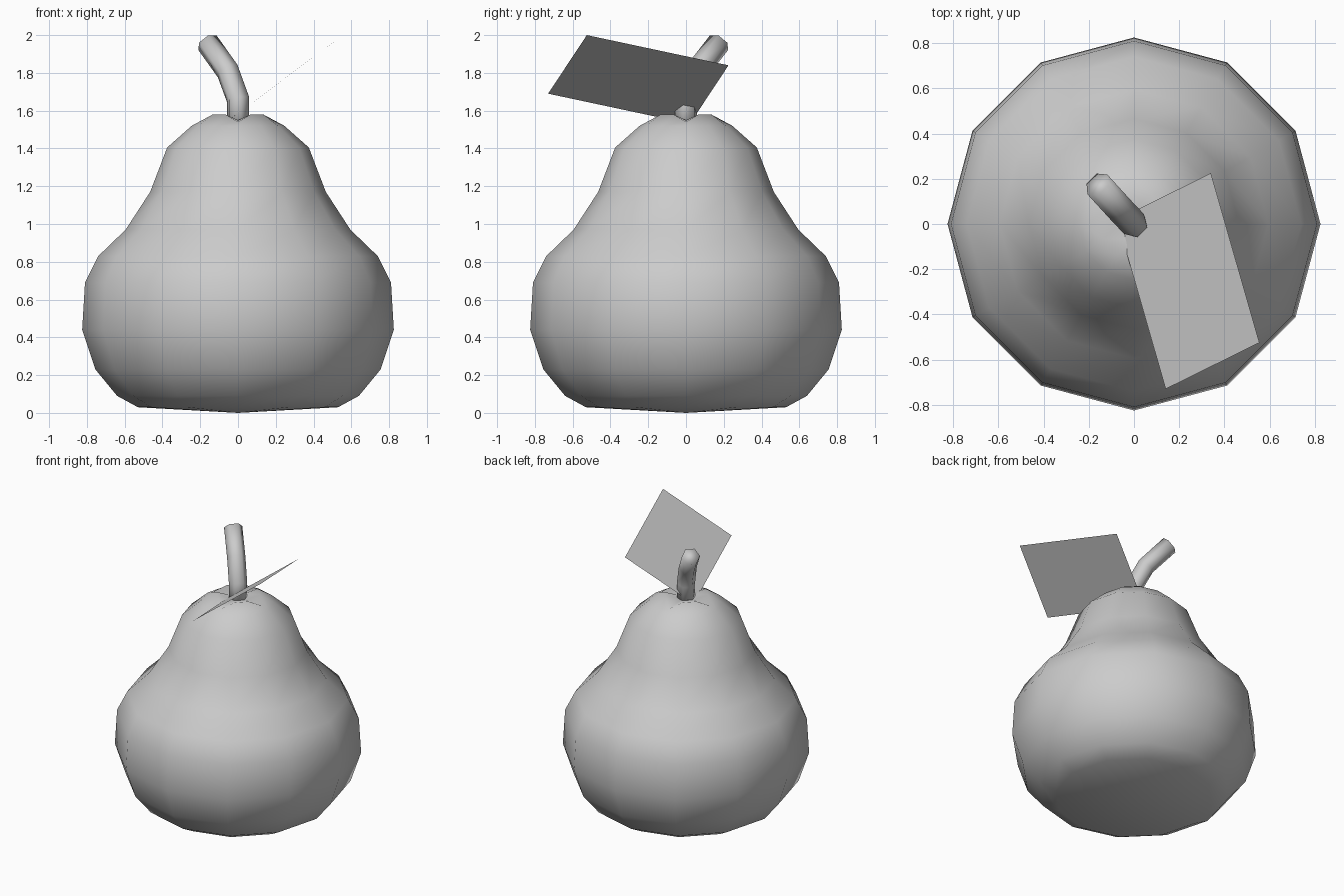
import bpy
from math import cos, sin, pi
from mathutils import Vector

if "Cube" in bpy.data.objects:
    bpy.data.objects.remove(bpy.data.objects["Cube"])


def make(name, verts, faces, smooth=True):
    mesh = bpy.data.meshes.new(name)
    mesh.from_pydata([tuple(v) for v in verts], [], faces)
    mesh.update()
    obj = bpy.data.objects.new(name, mesh)
    bpy.context.collection.objects.link(obj)
    for p in mesh.polygons:
        p.use_smooth = smooth
    return obj


def bridge(rings, n):
    return [(k * n + i, k * n + (i + 1) % n, (k + 1) * n + (i + 1) % n, (k + 1) * n + i)
            for k in range(rings - 1) for i in range(n)]


# Pear body: twelve-sided lathe, closed by a square-grid cap with a dimple
profile = [(0.53, 0.03), (0.64, 0.09), (0.755, 0.23), (0.825, 0.44), (0.81, 0.69),
           (0.74, 0.83), (0.595, 0.97), (0.465, 1.17), (0.375, 1.405), (0.245, 1.52)]
N = 12
verts = [(r * cos(2 * pi * i / N), r * sin(2 * pi * i / N), z)
         for r, z in profile for i in range(N)]

# Rim of the cap: low corners on the axes, high points along the edges
corners = [Vector((0.2 * cos(q * pi / 2), 0.2 * sin(q * pi / 2), 0)) for q in range(4)]
for q in range(4):
    for t in range(3):
        p = corners[q].lerp(corners[(q + 1) % 4], t / 3)
        p.z = 1.54 if t == 0 else 1.58
        verts.append(p)
rings = len(profile) + 1
faces = bridge(rings, N)

# Inner four points of the cap
base, inner = (rings - 1) * N, rings * N
verts += [(c.x / 3, c.y / 3, 1.55) for c in corners]
for q in range(4):
    k, nxt = base + 3 * q, (q + 1) % 4
    faces.append((k, k + 1, inner + q, base + (3 * q - 1) % N))
    faces.append((k + 1, k + 2, inner + nxt, inner + q))
faces.append(tuple(inner + q for q in range(4)))

# Shallow underside
verts.append((0, 0, 0))
bottom = len(verts) - 1
faces += [((i + 1) % N, i, bottom) for i in range(N)]
make("pear_body", verts, faces)

# Stem: bent six-sided tube leaning back and left
side = Vector((1, 1, 0)).normalized()
path = [Vector(p) for p in [(0, 0, 1.5), (0, 0, 1.66), (-0.055, 0.058, 1.81), (-0.162, 0.175, 1.96)]]
tangents = [(path[min(i + 1, 3)] - path[max(i - 1, 0)]).normalized() for i in range(4)]
tangents[0] = Vector((0, 0, 1))
verts = []
for p, t in zip(path, tangents):
    up = t.cross(side).normalized()
    verts += [p + 0.062 * (cos(a * pi / 3) * side + sin(a * pi / 3) * up) for a in range(6)]
make("stem", verts, bridge(4, 6) + [(5, 4, 3, 2, 1, 0), tuple(range(18, 24))])

# Leaf: a single flat sheet
make("leaf", [(0.34, 0.225, 1.84), (-0.075, 0.02, 1.53), (0.14, -0.73, 1.69), (0.555, -0.525, 2.0)],
     [(0, 1, 2, 3)], smooth=False)
